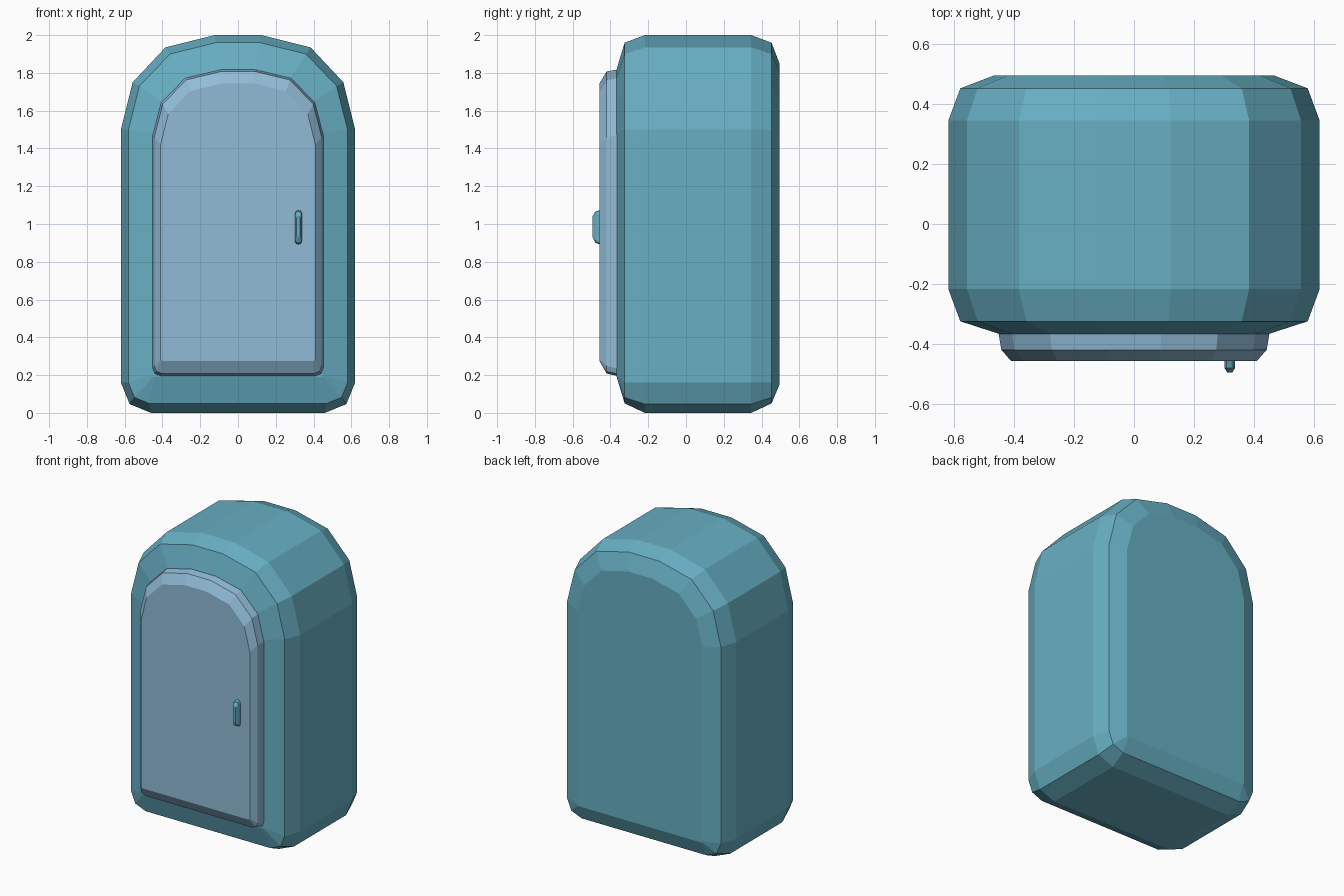
import bpy
import bmesh

cube = bpy.data.objects.get("Cube")
if cube:
    bpy.data.objects.remove(cube, do_unlink=True)


def make_material(name, colour):
    mat = bpy.data.materials.new(name)
    mat.use_nodes = True
    mat.diffuse_color = (*colour, 1)
    for node in mat.node_tree.nodes:
        if node.type == 'BSDF_PRINCIPLED':
            node.inputs["Base Color"].default_value = (*colour, 1)
    return mat


# Arch shape as fractions of half width and of arch height
ARCH = ((1, 0), (0.9, 0.5), (0.62, 0.87), (0.2, 1))


def arch_outline(half_width, bottom, spring, top, corner):
    """Arched outline with cut lower corners, as (x, z) points."""
    cut = corner * 0.29
    half = [(half_width - corner, bottom),
            (half_width - cut, bottom + cut),
            (half_width, bottom + corner)]
    half += [(half_width * u, spring + (top - spring) * v) for u, v in ARCH]
    return half + [(-x, z) for x, z in reversed(half)]


def loft(name, rings, material, centre_x=0):
    """Join arched outlines, each given as depth followed by its sizes."""
    bm = bmesh.new()
    loops = []
    for depth, *sizes in rings:
        loops.append([bm.verts.new((centre_x + x, depth, z))
                      for x, z in arch_outline(*sizes)])
    for near, far in zip(loops, loops[1:]):
        for i in range(len(near)):
            j = (i + 1) % len(near)
            bm.faces.new((near[i], near[j], far[j], far[i]))
    bm.faces.new(loops[0])
    bm.faces.new(loops[-1])
    bmesh.ops.recalc_face_normals(bm, faces=bm.faces)
    mesh = bpy.data.meshes.new(name)
    bm.to_mesh(mesh)
    bm.free()
    mesh.materials.append(material)
    obj = bpy.data.objects.new(name, mesh)
    bpy.context.collection.objects.link(obj)
    return obj


teal = make_material("teal", (0.137, 0.43, 0.55))
pale_blue = make_material("pale blue", (0.28, 0.5, 0.68))

# Cabinet body with wide bevels front and back
loft("cabinet_body", [
    (-0.367, 0.45, 0.19, 1.48, 1.82, 0.01),
    (-0.325, 0.58, 0.05, 1.5, 1.96, 0.11),
    (-0.217, 0.62, 0, 1.5, 2, 0.16),
    (0.345, 0.62, 0, 1.5, 2, 0.16),
    (0.453, 0.58, 0.05, 1.5, 1.96, 0.11),
    (0.495, 0.47, 0.15, 1.48, 1.85, 0.01),
], teal)

# Raised door with a bevelled rim
loft("door", [
    (-0.36, 0.453, 0.195, 1.47, 1.818, 0.04),
    (-0.42, 0.443, 0.208, 1.46, 1.808, 0.04),
    (-0.458, 0.41, 0.275, 1.42, 1.745, 0.01),
], pale_blue)

# Small upright handle
loft("door_handle", [
    (-0.45, 0.018, 0.89, 1.055, 1.075, 0.015),
    (-0.48, 0.018, 0.9, 1.045, 1.065, 0.015),
    (-0.495, 0.009, 0.93, 1.03, 1.04, 0.006),
], teal, centre_x=0.32)
